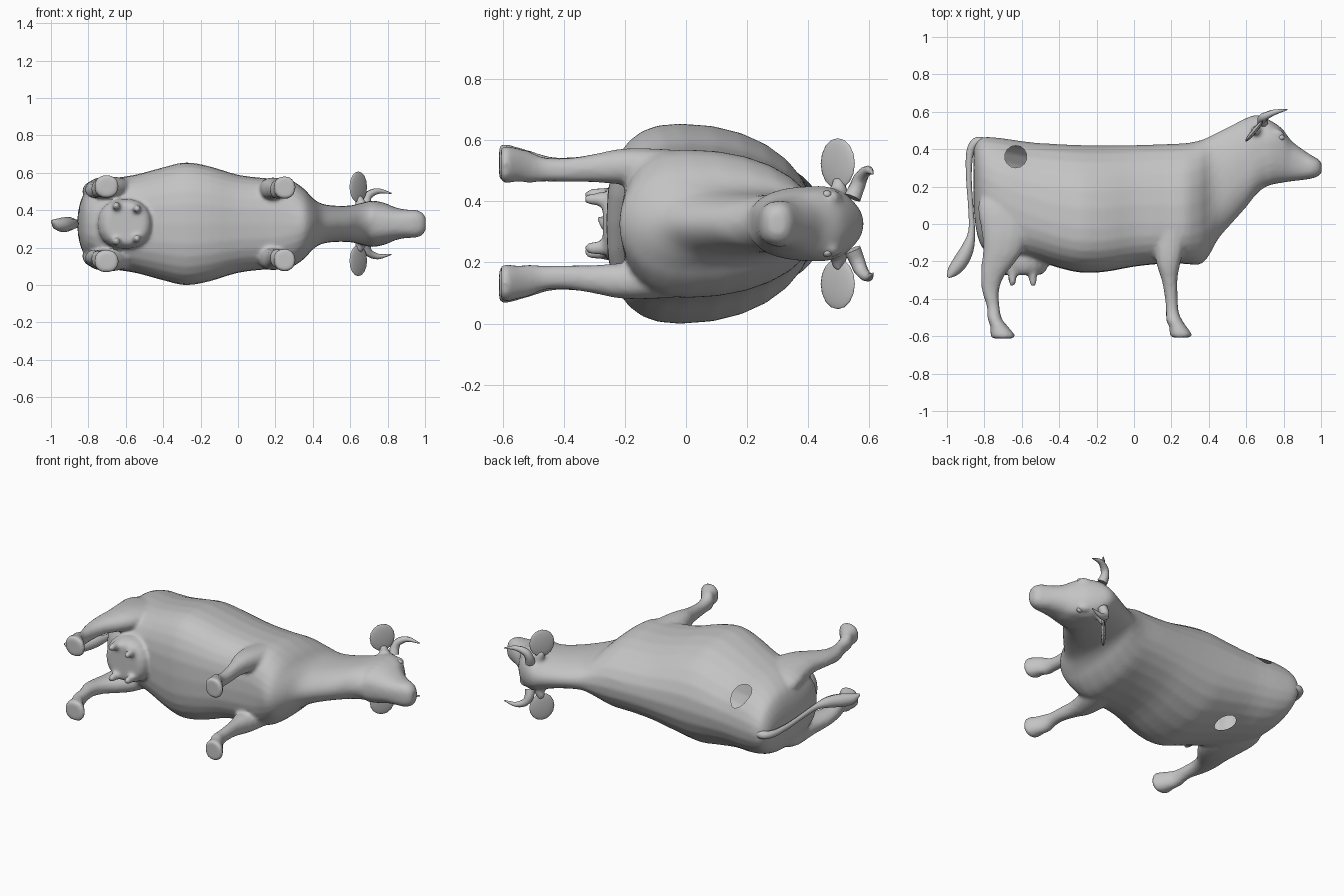
import bpy, bmesh, math
from mathutils import Vector

if "Cube" in bpy.data.objects:
    bpy.data.objects.remove(bpy.data.objects["Cube"])

ZC = 0.327  # middle plane of the animal, which lies on its side (its back faces +y)
hide = bpy.data.materials.new("grey_hide")
hide.diffuse_color = (0.55, 0.55, 0.55, 1)
hide.use_nodes = True
hide.node_tree.nodes["Principled BSDF"].inputs["Base Color"].default_value = hide.diffuse_color


def spline(rows, steps):
    """Catmull-Rom interpolation of rows of numbers."""
    rows = [Vector(r) for r in rows]
    out = []
    for i in range(len(rows) - 1):
        a, b, c, d = rows[max(i - 1, 0)], rows[i], rows[i + 1], rows[min(i + 2, len(rows) - 1)]
        for k in range(steps):
            t = k / steps
            out.append(0.5 * (2 * b + (c - a) * t + (2 * a - 5 * b + 4 * c - d) * t * t
                              + (3 * b - a - 3 * c + d) * t ** 3))
    return out + [rows[-1]]


def select(obs):
    bpy.ops.object.select_all(action='DESELECT')
    for o in obs:
        o.select_set(True)
    bpy.context.view_layer.objects.active = obs[0]


def finish(name, bm, angle=50):
    bmesh.ops.recalc_face_normals(bm, faces=bm.faces)
    me = bpy.data.meshes.new(name)
    bm.to_mesh(me)
    bm.free()
    me.materials.append(hide)
    ob = bpy.data.objects.new(name, me)
    bpy.context.collection.objects.link(ob)
    select([ob])
    bpy.ops.object.shade_smooth_by_angle(angle=math.radians(angle))
    return ob


def loft(rings):
    bm = bmesh.new()
    vs = [[bm.verts.new(p) for p in r] for r in rings]
    n = len(vs[0])
    for a, b in zip(vs, vs[1:]):
        for i in range(n):
            bm.faces.new((a[i], a[(i + 1) % n], b[(i + 1) % n], b[i]))
    bm.faces.new(vs[0])
    bm.faces.new(vs[-1])
    return bm


def power(v, e):
    return math.copysign(abs(v) ** e, v)


def limb(name, rows, side, n=14, steps=3, e=0.9):
    """Rows: y, x centre, sideways offset, x radius, z radius."""
    rings = []
    for y, x, off, rx, rz in spline(rows, steps):
        rings.append([(x + rx * power(math.cos(2 * math.pi * i / n), e), y,
                       ZC + side * off + rz * power(math.sin(2 * math.pi * i / n), e)) for i in range(n)])
    return finish(name, loft(rings))


def tube(name, rows, n=8, steps=4):
    """Rows: x, y, z, radius."""
    rows = spline(rows, steps)
    pts = [Vector(r[:3]) for r in rows]
    rings = []
    for i, r in enumerate(rows):
        d = (pts[min(i + 1, len(pts) - 1)] - pts[max(i - 1, 0)]).normalized()
        u = Vector((0, 0, 1)) if name == "tail" else d.cross(Vector((0.3, 1, 0.05))).normalized()
        v = d.cross(u).normalized()
        rings.append([pts[i] + r[3] * (u * math.cos(2 * math.pi * k / n)
                                       + v * math.sin(2 * math.pi * k / n)) for k in range(n)])
    return finish(name, loft(rings))


def ball(name, loc, size, spin=0, seg=14):
    bm = bmesh.new()
    bmesh.ops.create_uvsphere(bm, u_segments=seg, v_segments=seg // 2 + 1, radius=1)
    ob = finish(name, bm)
    ob.location, ob.scale, ob.rotation_euler = loc, size, (0, 0, spin)
    return ob


# Body, neck and head: x, back line, widest height, belly line, half width
body = [(-.857, .40, .27, .08, .05), (-.84, .44, .22, -.05, .125), (-.8, .465, .18, -.14, .19),
        (-.7, .458, .12, -.18, .237), (-.55, .437, .05, -.19, .262), (-.4, .427, 0, -.235, .302),
        (-.28, .422, -.02, -.26, .328), (-.15, .42, -.02, -.255, .307), (0, .422, 0, -.228, .262),
        (.15, .427, 0, -.213, .244), (.27, .432, 0, -.213, .238), (.35, .447, .02, -.217, .19),
        (.4, .467, .05, -.17, .137), (.45, .492, .15, -.08, .107), (.52, .527, .25, 0, .097),
        (.6, .567, .35, .09, .098), (.66, .583, .42, .165, .112), (.72, .559, .44, .205, .124),
        (.79, .512, .42, .22, .11), (.84, .447, .36, .228, .088), (.9, .40, .32, .235, .076),
        (.95, .367, .31, .243, .074), (.985, .347, .305, .256, .06), (1.003, .325, .30, .275, .035)]
N = 28
rings = []
for x, top, mid, bot, w in spline(body, 3):
    ring = []
    low = .75 + .3 * min(max((x - .22) / .12, 0), 1) * (x < .7)  # boxy belly, keeled brisket
    for i in range(N):
        s, c = math.sin(2 * math.pi * i / N), math.cos(2 * math.pi * i / N)
        y = mid + (top - mid) * power(s, .95) if s > 0 else mid + (mid - bot) * power(s, .8)
        ring.append((x, y, ZC + w * power(c, .95 if s > 0 else low)))
    rings.append(ring)
parts = [finish("body", loft(rings))]

# Legs: y, x centre, sideways offset, x radius, z radius
front_leg = [(.16, .2, .14, .05, .03), (.02, .2, .178, .09, .055), (-.12, .19, .187, .08, .06),
             (-.22, .184, .187, .062, .058), (-.3, .19, .182, .042, .047), (-.4, .2, .175, .034, .039),
             (-.47, .205, .178, .034, .041), (-.515, .215, .186, .043, .053), (-.55, .235, .192, .047, .055),
             (-.59, .25, .194, .06, .062), (-.606, .25, .194, .05, .055)]
rear_leg = [(.24, -.69, .13, .09, .04), (.1, -.685, .172, .15, .06), (-.04, -.685, .19, .13, .062),
            (-.14, -.70, .192, .108, .058), (-.21, -.727, .19, .088, .05), (-.28, -.757, .185, .062, .044),
            (-.36, -.767, .178, .045, .041), (-.44, -.753, .18, .034, .039), (-.505, -.745, .19, .038, .048),
            (-.55, -.72, .196, .048, .055), (-.595, -.702, .2, .066, .062), (-.612, -.702, .2, .055, .055)]
for side, tag in ((1, "upper"), (-1, "lower")):
    parts.append(limb("front_leg_" + tag, front_leg, side))
    parts.append(limb("rear_leg_" + tag, rear_leg, side))

    # Horns sweep out, then forward
    tube("horn_" + tag, [(.69, .545, ZC + side * .085, .03), (.685, .56, ZC + side * .12, .026),
                         (.70, .575, ZC + side * .155, .022), (.75, .597, ZC + side * .175, .015),
                         (.82, .612, ZC + side * .163, .003)])
    # Flat leaf-shaped ears
    ball("ear_" + tag, (.643, .497, ZC + side * .197), (.014, .073, .083), math.radians(-40))
    parts.append(tube("ear_root_" + tag, [(.67, .50, ZC + side * .07, .035), (.652, .50, ZC + side * .12, .028),
                                          (.645, .497, ZC + side * .15, .018)]))
    # Face details
    ball("eye_" + tag, (.785, .462, ZC + side * .095), (.02, .016, .014))
    parts.append(ball("brow_" + tag, (.77, .485, ZC + side * .083), (.04, .022, .026), math.radians(-25)))
    parts.append(ball("nostril_" + tag, (.972, .328, ZC + side * .038), (.02, .016, .018)))

    # Teats
    for x, off in ((-.65, .095), (-.54, .08)):
        parts.append(limb("teat_" + tag, [(-.23, x, off, .028, .028), (-.28, x, off, .023, .023),
                                          (-.315, x, off, .02, .02), (-.33, x, off, .012, .012)],
                          side, n=8, steps=2))

# Udder
parts.append(limb("udder", [(-.1, -.61, 0, .14, .13), (-.2, -.605, 0, .145, .135),
                            (-.25, -.60, 0, .13, .122), (-.272, -.60, 0, .10, .10)], 1, n=18))

# Fuse the parts into one skin
select(parts)
bpy.ops.object.transform_apply(location=True, rotation=True, scale=True)
bpy.ops.object.join()
skin = parts[0]
for m in list(skin.modifiers):
    skin.modifiers.remove(m)
rem = skin.modifiers.new("fuse", 'REMESH')
rem.mode, rem.voxel_size = 'VOXEL', 0.011
soft = skin.modifiers.new("soften", 'SMOOTH')
soft.factor, soft.iterations = 0.5, 5
bpy.ops.object.modifier_apply(modifier="fuse")
bpy.ops.object.modifier_apply(modifier="soften")
bm = bmesh.new()
bm.from_mesh(skin.data)
bpy.data.objects.remove(skin)

# Round openings in the flanks of the hollow body
M = 14
dirs = [Vector((math.cos(2 * math.pi * k / M), math.sin(2 * math.pi * k / M), 0)) for k in range(M)]
for hx, hy, r, side in ((-.632, .36, .058, 1), (-.49, .215, .06, -1)):
    def near(f, lim):
        c = f.calc_center_median()
        return (c.z - ZC) * side > 0.05 and math.hypot(c.x - hx, c.y - hy) < lim

    hub = Vector((hx, hy, 0))
    for n in dirs:
        fs = [f for f in bm.faces if near(f, r * 1.25)]
        geom = fs + list({e for f in fs for e in f.edges}) + list({v for f in fs for v in f.verts})
        bmesh.ops.bisect_plane(bm, geom=geom, plane_co=hub + n * r, plane_no=n, dist=1e-5)
    gone = [f for f in bm.faces if near(f, r * 1.1)
            and all((f.calc_center_median() - hub).dot(n) < r for n in dirs)]
    bmesh.ops.delete(bm, geom=gone, context='FACES')
finish("body", bm)

# Tail with its brush
tube("tail", [(-.80, .44, ZC, .022), (-.845, .437, ZC, .025), (-.877, .38, ZC, .02), (-.883, .25, ZC, .015),
              (-.872, .08, ZC, .014), (-.868, -.04, ZC, .018), (-.89, -.13, ZC, .034),
              (-.93, -.205, ZC - .005, .04), (-.97, -.255, ZC - .003, .03), (-.995, -.285, ZC + .015, .006)])
